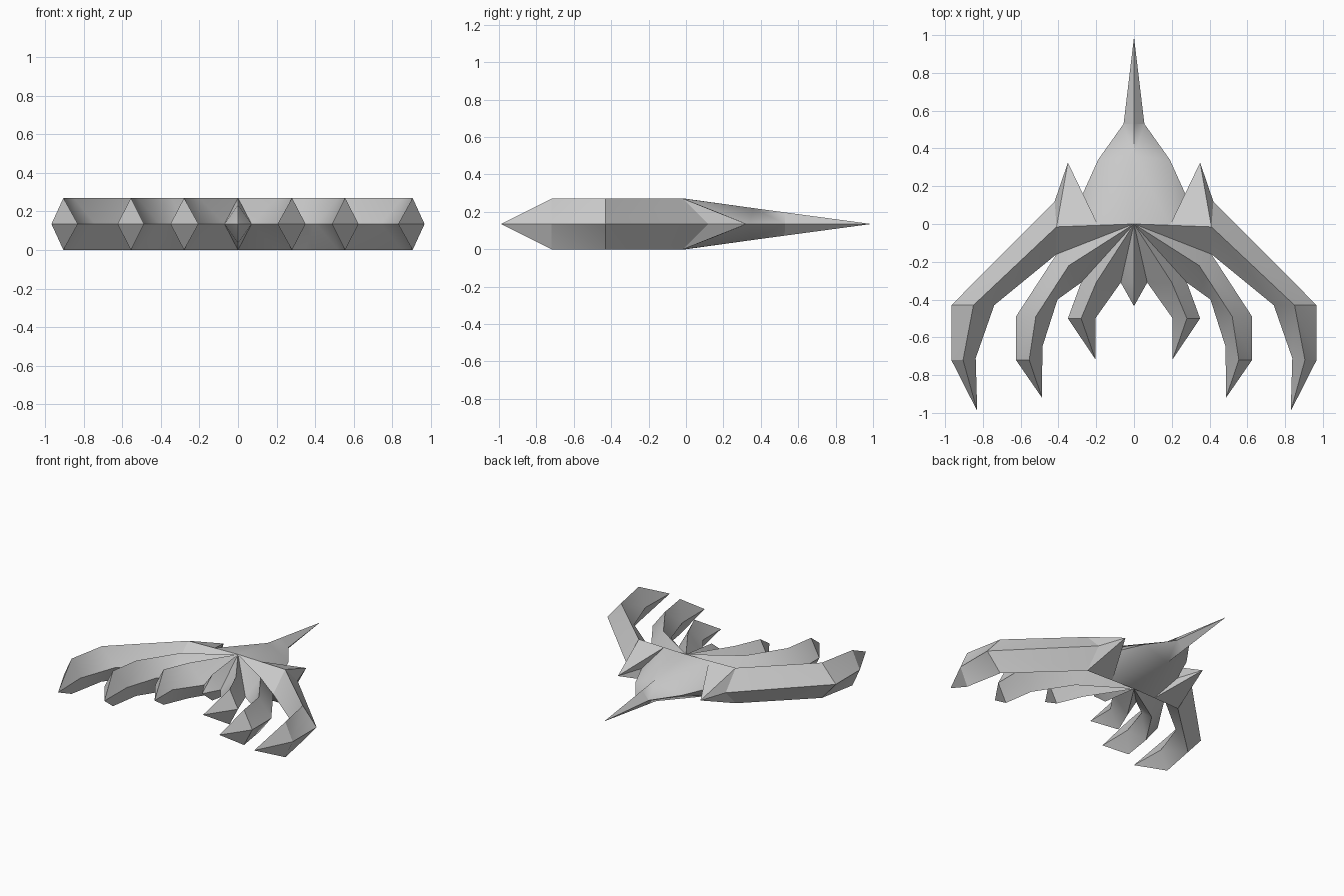
import bpy, bmesh
from mathutils import Vector

if "Cube" in bpy.data.objects:
    bpy.data.objects.remove(bpy.data.objects["Cube"])

H = 0.135  # half thickness; the outline lies in this plane


def make_part(name, faces):
    """Mirror upper right faces (points x, y, height over mid-plane) left and down."""
    bm = bmesh.new()
    for face in faces:
        pts = []
        for p in face:
            v = Vector((p[0], p[1], p[2] if len(p) > 2 else 0))
            if v not in pts:
                pts.append(v)
        if len(pts) < 3:
            continue
        for sx in (1, -1):
            for sz in (1, -1):
                verts = [bm.verts.new((v.x * sx, v.y, H + v.z * sz)) for v in pts]
                f = bm.faces.new(verts)
                f.normal_update()
                if f.normal.z * sz < 0:
                    f.normal_flip()
    bmesh.ops.remove_doubles(bm, verts=bm.verts, dist=0.0005)
    me = bpy.data.meshes.new(name)
    bm.to_mesh(me)
    bm.free()
    ob = bpy.data.objects.new(name, me)
    bpy.context.collection.objects.link(ob)
    bpy.ops.object.select_all(action='DESELECT')
    ob.select_set(True)
    bpy.context.view_layer.objects.active = ob
    bpy.ops.object.shade_smooth_by_angle(angle=0.5)


def strip(a, b):
    """Triangles between two equally long lines."""
    out = []
    for i in range(len(a) - 1):
        out += [(a[i], a[i + 1], b[i + 1]), (a[i], b[i + 1], b[i])]
    return out


def blade(name, ridge, outer, inner, tip):
    """Ridged feather ending in a point."""
    r = [(x, y, H) for x, y in ridge] + [tip]
    make_part(name, strip(r, outer + [tip]) + strip(r, inner + [tip]))


# Wing feathers, from outside in
blade("outer_feather",
      [(.41, -.015), (.85, -.43), (.905, -.72)],
      [(.42, .12), (.967, -.43), (.967, -.72)],
      [(.41, -.16), (.74, -.43), (.838, -.71)], (.83, -.99))
O = (0, 0, H)
blade("middle_feather",
      [(0, 0), (.345, -.22), (.52, -.49), (.555, -.72)],
      [O, (.41, -.16), (.625, -.49), (.625, -.72)],
      [O, (.28, -.31), (.405, -.40), (.485, -.65)], (.487, -.92))
blade("inner_feather",
      [(0, 0), (.20, -.31), (.28, -.50)],
      [O, (.28, -.31), (.35, -.50)],
      [O, (.07, -.31), (.205, -.50)], (.205, -.715))

# Tail point
T, TE, TT = (0, -.31, .1), (.07, -.31), (0, -.435)
make_part("tail", [(O, T, TE), (T, TT, TE)])

# Body, with the root of the outer wing
S, R = (.19, -.007, H), (.41, -.015, H)
notch, shoulder, neck = (.285, .13), (.19, .34), (.055, .53)
B, N, beak = (0, .36, .085), (0, .53, .062), (0, .99)
make_part("body", [(O, S, B), (S, notch, shoulder), (S, shoulder, B),
                   (B, shoulder, neck), (B, neck, N),
                   (O, S, (.41, -.16)), (S, R, (.41, -.16))])
make_part("beak", [(N, neck, beak)])

# Shoulder horns
horn = (.35, .325)
make_part("horn", [(S, notch, horn), (S, R, horn), (R, (.42, .12), horn)])
